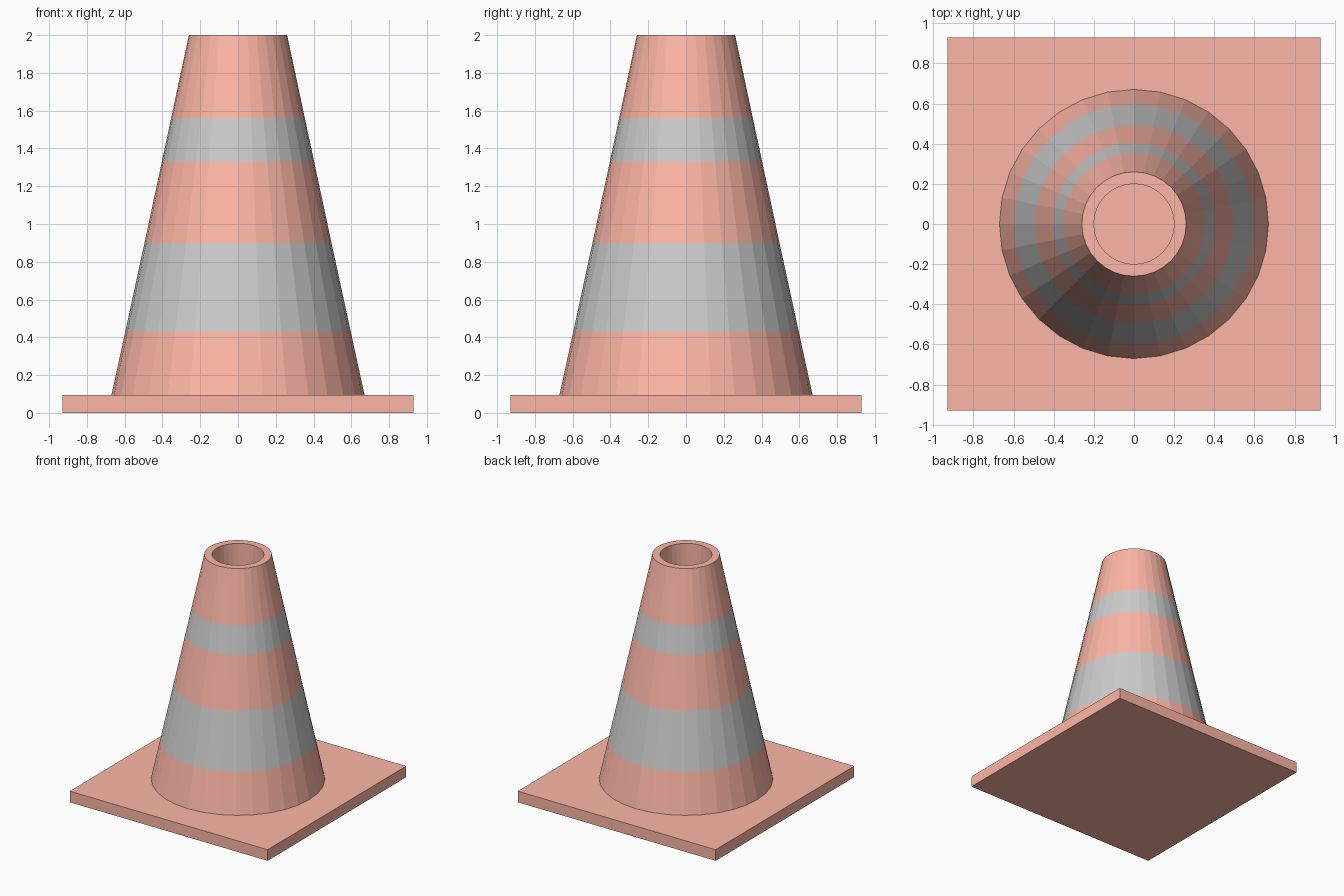
import bpy, bmesh, math

if "Cube" in bpy.data.objects:
    bpy.data.objects.remove(bpy.data.objects["Cube"])

SIDES = 32


def material(name, rgb):
    m = bpy.data.materials.new(name)
    m.diffuse_color = (*rgb, 1)
    m.use_nodes = True
    m.node_tree.nodes["Principled BSDF"].inputs["Base Color"].default_value = m.diffuse_color
    return m


orange = material("orange_plastic", (0.98, 0.47, 0.38))
grey = material("reflective_grey", (0.8, 0.8, 0.8))


def finish(bm, name, materials):
    mesh = bpy.data.meshes.new(name)
    bmesh.ops.recalc_face_normals(bm, faces=bm.faces)
    bm.to_mesh(mesh)
    bm.free()
    for m in materials:
        mesh.materials.append(m)
    obj = bpy.data.objects.new(name, mesh)
    bpy.context.collection.objects.link(obj)
    return obj


# Square base plate
bm = bmesh.new()
bmesh.ops.create_cube(bm, size=1)
bmesh.ops.scale(bm, vec=(1.86, 1.86, 0.094), verts=bm.verts)
bmesh.ops.translate(bm, vec=(0, 0, 0.047), verts=bm.verts)
finish(bm, "base_plate", [orange])

# Striped cone: (radius, height) rings up the outside, over the rim, down the bore
profile = [(0.67, 0.094), (0.597, 0.43), (0.495, 0.90), (0.403, 1.33),
           (0.354, 1.56), (0.26, 2.0), (0.2, 2.0), (0.2, 0.11)]
grey_bands = {1, 3}

bm = bmesh.new()
rings = []
for r, z in profile:
    rings.append([bm.verts.new((r * math.cos(a), r * math.sin(a), z))
                  for a in (2 * math.pi * i / SIDES for i in range(SIDES))])
for band, (lo, hi) in enumerate(zip(rings, rings[1:])):
    for i in range(SIDES):
        j = (i + 1) % SIDES
        face = bm.faces.new((lo[i], lo[j], hi[j], hi[i]))
        face.material_index = int(band in grey_bands)
bm.faces.new(rings[-1])   # floor of the bore
bm.faces.new(rings[0])    # underside resting on the plate
finish(bm, "striped_cone", [orange, grey])
